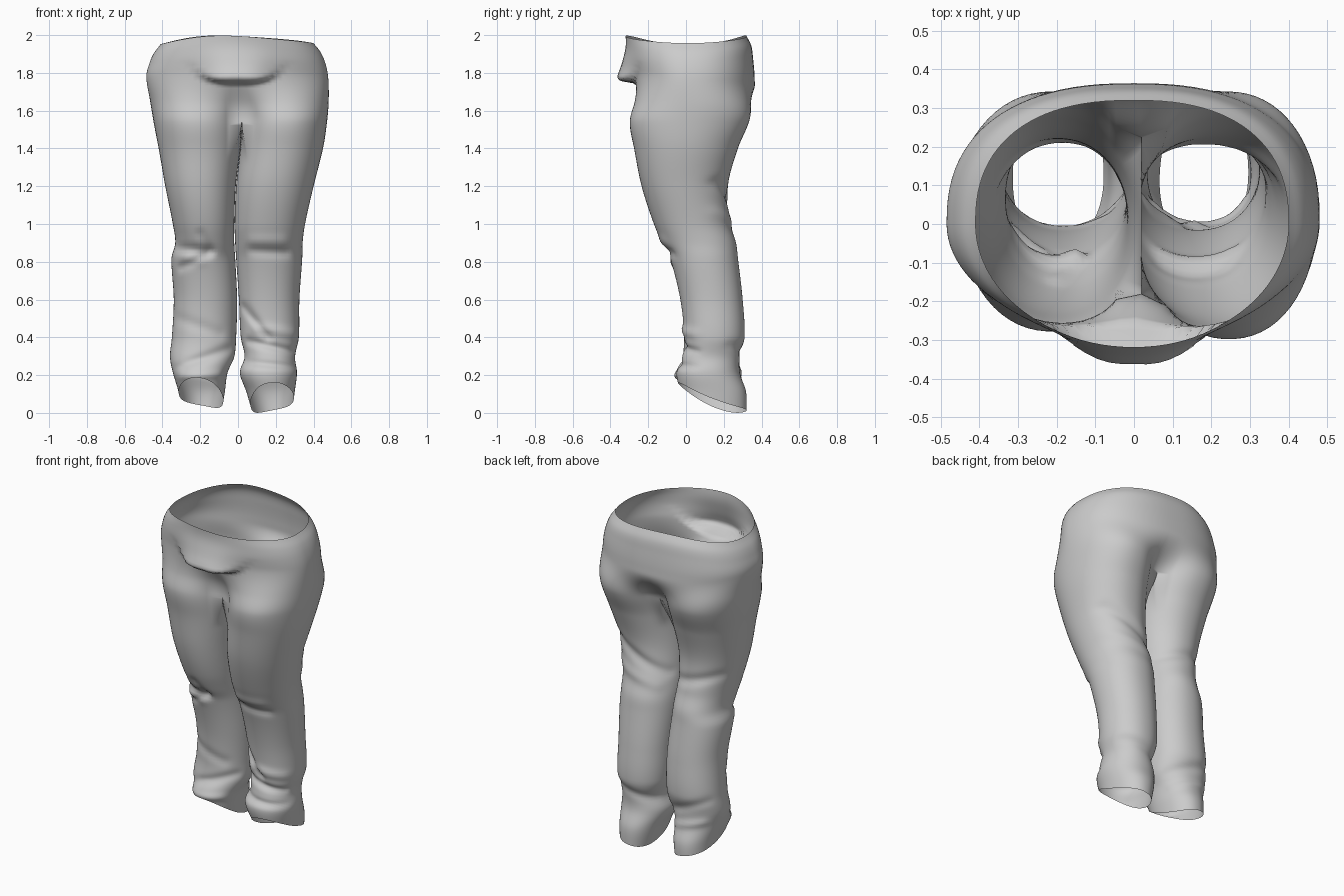
import bpy, bmesh, math
from mathutils import Vector
from mathutils.geometry import intersect_point_line

if "Cube" in bpy.data.objects:
    bpy.data.objects.remove(bpy.data.objects["Cube"])

# Silhouette read-offs: z, left width, right width, front y, back y, inner x left, inner x right
ROWS = [
    (2.00, .410, .400, -.315, .320, 0, 0),
    (1.95, .445, .435, -.310, .345, 0, 0),
    (1.88, .468, .460, -.305, .355, 0, 0),
    (1.78, .485, .477, -.290, .363, .01, .01),
    (1.65, .465, .480, -.285, .362, .02, .02),
    (1.53, .445, .470, -.298, .330, .02, .02),
    (1.40, .420, .450, -.275, .275, .012, .012),
    (1.20, .385, .400, -.235, .222, -.012, -.010),
    (1.00, .345, .355, -.170, .235, -.02, -.018),
    (0.90, .332, .342, -.125, .265, -.02, -.015),
    (0.82, .352, .340, -.085, .275, -.015, -.01),
    (0.60, .340, .325, -.030, .300, -.005, .005),
    (0.40, .350, .322, -.010, .310, -.01, .015),
    (0.30, .360, .302, -.020, .285, -.02, .035),
    (0.22, .345, .312, -.050, .285, -.055, .01),
    (0.12, .315, .300, -.030, .318, -.07, .045),
    (0.00, .300, .285, 0, .320, -.09, .08),
]
# Cloth folds: facing (1 front, -1 back), x1, z1, x2, z2, depth (+ dents inward), width
FOLDS = [
    (1, -.31, .87, -.16, .86, .020, .025), (1, -.30, .77, -.14, .85, .014, .02),
    (1, -.28, .82, -.2, .81, -.012, .025), (1, -.20, .95, -.15, .87, .010, .02),
    (1, .08, .86, .25, .85, .014, .025), (1, .07, .91, .24, .91, -.008, .03),
    (1, .03, .56, .16, .40, .020, .02), (1, .06, .38, .28, .33, .018, .02),
    (1, .10, .45, .29, .42, -.012, .025), (1, .05, .27, .30, .25, .014, .018),
    (1, -.34, .24, -.05, .34, .013, .025), (1, -.32, .50, -.10, .42, .008, .03),
    (1, -.30, .20, -.10, .21, -.012, .02),
    (-1, .02, 1.05, .35, 1.22, .014, .03), (-1, .05, .98, .33, 1.06, -.008, .03),
    (-1, -.33, 1.12, -.03, 1.04, .014, .03), (-1, -.32, .38, -.06, .28, .010, .025),
    (-1, .05, .30, .29, .36, .010, .025), (-1, -.3, .25, -.08, .2, -.010, .02),
]
CROTCH, OUT, INN = 1.54, 48, 16
A = math.radians(50)


def smooth(t):
    t = min(1, max(0, t))
    return t * t * (3 - 2 * t)


def spow(v, n):
    return math.copysign(abs(v) ** (2 / n), v)


def outline(z):
    """Catmull-Rom lookup in the silhouette table."""
    z = min(2, max(0, z))
    i = next(k for k in range(len(ROWS) - 1) if ROWS[k + 1][0] <= z)
    p, q = ROWS[i], ROWS[i + 1]
    o, r = ROWS[max(i - 1, 0)], ROWS[min(i + 2, len(ROWS) - 1)]
    h = q[0] - p[0]
    t = (z - p[0]) / h
    res = []
    for c in range(1, 7):
        m0 = (q[c] - o[c]) / (q[0] - o[0]) * h
        m1 = (r[c] - p[c]) / (r[0] - p[0]) * h
        res.append((2*t**3 - 3*t*t + 1) * p[c] + (t**3 - 2*t*t + t) * m0
                   + (3*t*t - 2*t**3) * q[c] + (t**3 - t*t) * m1)
    return res


def leg_point(side, th, z):
    wl, wr, yf, yb, il, ir = outline(z)
    xo, xi = (-wl, il) if side < 0 else (wr, ir)
    if side < 0:
        yf += .02 * smooth((z - 1) / .4)
    x = (xo + xi) / 2 + side * abs(xo - xi) / 2 * spow(math.sin(th), 2.15)
    y = (yf + yb) / 2 - (yb - yf) / 2 * spow(math.cos(th), 2.1)
    for face, x1, z1, x2, z2, depth, width in FOLDS:
        f = face * math.cos(th)
        if f > 0 and x1 * side > 0:
            a, b, p = Vector((x1, z1, 0)), Vector((x2, z2, 0)), Vector((x, z, 0))
            t = min(1, max(0, intersect_point_line(p, a, b)[1]))
            d = (p - a.lerp(b, t)).length
            y += face * depth * min(1, f * 2) * math.exp(-(d / width) ** 2)
    return Vector((x, y, z))


def hip_point(side, u, v):
    """Half of the hip ring, blending into the outer part of the leg ring."""
    wl, wr, yf, yb, il, ir = outline(v)
    phi = u * math.pi
    c, s = math.cos(phi), math.sin(phi)
    n = 2.0 if c > 0 else 2.4
    x = side * (wl if side < 0 else wr) * spow(s, n)
    y = yf * spow(c, n) if c > 0 else -yb * spow(c, n)
    leg = leg_point(side, -A + u * (math.pi + 2 * A), v)
    start = 1.78 + .04 * c          # the seat stays round lower than the front
    w = smooth((start - v) / (start - CROTCH))
    p = Vector((x, y, v)).lerp(leg, w)
    if u in (0, 1):
        other = leg_point(-side, -A + u * (math.pi + 2 * A), v)
        p.x = .02 * w
        p.y += w * (other.y - leg.y) / 2
    # belly panel overhanging the crotch
    if c > 0:
        edge = 1.762 + 30 * min(abs(p.x), .25) ** 4
        grow = .005 + .075 * min(1, (2 - v) / .22) ** 2
        on = smooth((v - edge + .025) / .025)
        p.y -= math.exp(-(p.x / .18) ** 2 * abs(p.x / .18)) * (grow * on - .015 * (1 - on) * (1 - w))
    # wavy waist rim
    rim = 1.955 + .04 * c * c + .006 * math.sin(-9 * x)
    p.z -= (2 - rim) * smooth((v - 1.75) / .25)
    return p


bm = bmesh.new()


def skin(rows, closed):
    vs = [[bm.verts.new(p) for p in r] for r in rows]
    for a, b in zip(vs, vs[1:]):
        n = len(a)
        for i in range(n if closed else n - 1):
            j = (i + 1) % n
            bm.faces.new((a[i], a[j], b[j], b[i]))


for side in (-1, 1):
    # seat and waist
    HR = 36
    hips = [[hip_point(side, i / OUT, 2 + (CROTCH - 2) * r / HR) for i in range(OUT + 1)]
            for r in range(HR + 1)]
    skin(hips, False)

    # leg tube, opening from the shared crotch line
    first = list(hips[-1])
    f, b = first[0], first[-1]
    for k in range(1, INN):
        p = b.lerp(f, k / INN)
        p.z -= .02 * math.sin(math.pi * k / INN)
        first.append(p)
    thetas = [-A + i / OUT * (math.pi + 2 * A) for i in range(OUT + 1)]
    thetas += [math.pi + A + k / INN * (math.pi - 2 * A) for k in range(1, INN)]
    rings, LR = [first], 90
    for r in range(1, LR + 1):
        v = CROTCH * (1 - r / LR)
        k = smooth((CROTCH - v) / .22)
        ring = []
        for i, th in enumerate(thetas):
            c = math.cos(th)
            hem = .062 + .07 * c + .035 * c * c + .022 * math.sin(th) + (.025 if side < 0 else 0)
            z = v if v > .4 else hem + (.4 - hem) * v / .4
            p = leg_point(side, th, z)
            ease = first[i] - leg_point(side, th, CROTCH)
            ease.z = first[i].z - CROTCH
            ring.append(p + ease * (1 - k))
        rings.append(ring)
    skin(rings, True)

bmesh.ops.remove_doubles(bm, verts=bm.verts, dist=.0004)
bmesh.ops.recalc_face_normals(bm, faces=bm.faces)
# stand on the floor
low = min(v.co.z for v in bm.verts)
for v in bm.verts:
    if v.co.z < .4:
        v.co.z -= low * (1 - v.co.z / .4)
for face in bm.faces:
    face.smooth = True

mesh = bpy.data.meshes.new("trousers")
bm.to_mesh(mesh)
bm.free()
bpy.context.collection.objects.link(bpy.data.objects.new("trousers", mesh))
